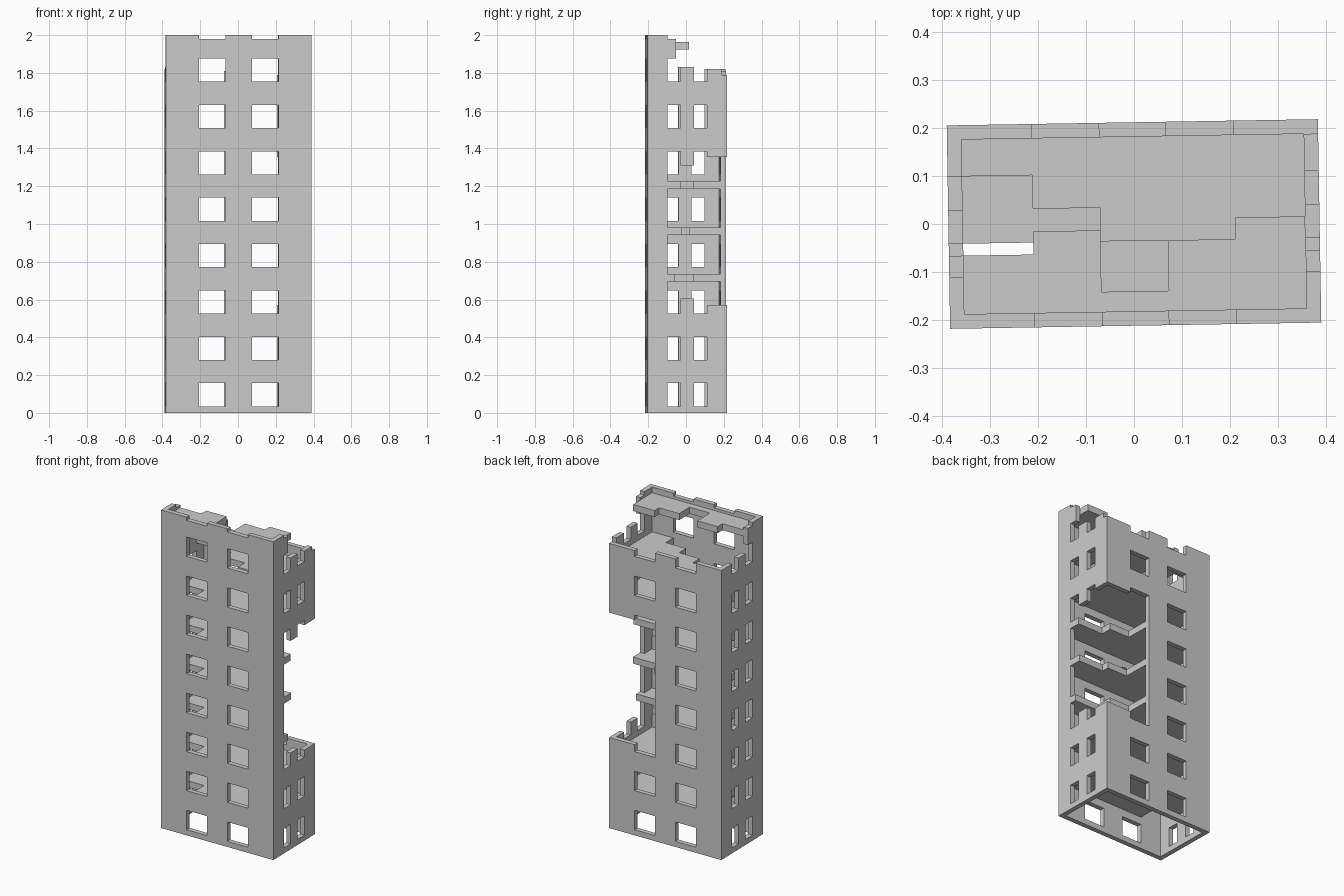
import bpy, bmesh, math

if "Cube" in bpy.data.objects:
    bpy.data.objects.remove(bpy.data.objects["Cube"])

HX, HY, T = 0.386, 0.2115, 0.03      # half width, half depth, wall thickness
IX, IY = HX - T, HY - T
FH, SILL, HEAD, SLAB = 0.2455, 0.035, 0.157, 0.041
XC = [-HX, -0.21, -0.07, 0.07, 0.21, HX]       # bay lines across the width
YC = [-HY, -0.105, -0.035, 0.035, 0.105, HY]   # bay lines across the depth
TURN = math.radians(0.96)


def solid(name, adds, cuts=()):
    """Union of boxes minus cut boxes, keeping only the outer skin.
    A box is (x0, x1, y0, y1, z0, z1)."""
    boxes = list(adds) + list(cuts)
    ax = [sorted({round(b[2 * i + k], 4) for b in boxes for k in (0, 1)}) for i in range(3)]
    n = [len(a) - 1 for a in ax]

    def inside(p, b):
        return all(b[2 * i] < p[i] < b[2 * i + 1] for i in range(3))

    full = set()
    for i in range(n[0]):
        for j in range(n[1]):
            for k in range(n[2]):
                c = (i, j, k)
                p = [(ax[d][c[d]] + ax[d][c[d] + 1]) / 2 for d in range(3)]
                if any(inside(p, b) for b in adds) and not any(inside(p, b) for b in cuts):
                    full.add(c)
    bm = bmesh.new()
    verts = {}

    def vert(c):
        if c not in verts:
            verts[c] = bm.verts.new([ax[d][c[d]] for d in range(3)])
        return verts[c]

    for c in full:
        for d in range(3):
            u, w = (d + 1) % 3, (d + 2) % 3
            for s in (0, 1):
                nb = list(c)
                nb[d] += 2 * s - 1
                if tuple(nb) in full:
                    continue
                ring = []
                for a, b in ((0, 0), (1, 0), (1, 1), (0, 1)):
                    q = list(c)
                    q[d] += s
                    q[u] += a
                    q[w] += b
                    ring.append(vert(tuple(q)))
                bm.faces.new(ring if s else ring[::-1])
    bmesh.ops.dissolve_limit(bm, angle_limit=0.01, verts=bm.verts[:], edges=bm.edges[:])
    me = bpy.data.meshes.new(name)
    bm.to_mesh(me)
    bm.free()
    ob = bpy.data.objects.new(name, me)
    ob.rotation_euler.z = TURN
    bpy.context.collection.objects.link(ob)
    return ob


# Wall bays: each bay has its own broken top height
adds, cuts = [], []
sill7 = 7 * FH + SILL
head7 = 7 * FH + HEAD
front = [2.0, 1.98, 2.0, 1.98, 2.0]
back = [1.82, sill7, 1.81, sill7, 1.79]
left = [2.0, sill7, 1.83, sill7, 1.82]
right = [2.0, sill7, 1.83, sill7, 1.82]
for i in range(5):
    adds.append((XC[i], XC[i + 1], -HY, -IY, 0, front[i]))
    adds.append((XC[i], XC[i + 1], IY, HY, 0, back[i]))
    y0, y1 = max(YC[i], -IY), min(YC[i + 1], IY)
    adds.append((-HX, -IX, y0, y1, 0, left[i]))
    adds.append((IX, HX, y0, y1, 0, right[i]))
# lintel stubs beside the surviving front bay
for x0, x1 in ((-HX, -IX), (IX, HX)):
    adds.append((x0, x1, YC[1], -0.06, head7, 1.98))

# Windows
for f in range(8):
    z0, z1 = f * FH + SILL, f * FH + HEAD
    for b in (1, 3):
        cuts.append((XC[b], XC[b + 1], -HY - 0.01, HY + 0.01, z0, z1))
        cuts.append((-HX - 0.01, HX + 0.01, YC[b], YC[b + 1], z0, z1))

# Large hole in the back right corner
low, high = 2 * FH + SILL, 5 * FH + HEAD
for b, z0, z1 in ((1, low, high), (2, 0.605, 1.31), (3, low, high), (4, 0.57, 1.355)):
    cuts.append((IX, HX, YC[b], YC[b + 1], z0, z1))
cuts.append((XC[3], XC[4], IY, HY, low, high))
cuts.append((XC[4], HX, IY, HY, 0.57, 1.355))
solid("outer_walls", adds, cuts)

# Floor slabs: front and back edge of each of the five bays
stair = -0.035
SX = [-IX] + XC[1:5] + [IX]
bite = {3: (0.035, -0.065), 4: (0.015, -0.03), 5: (0.035, -0.035)}
for f in range(1, 9):
    fronts = [stair] + [-IY] * 4
    backs = [IY] * 5
    if f in bite:
        backs[3:] = bite[f]
    if f == 7:
        fronts = [0.105, 0.035, -0.035, -0.105, -IY]
    if f == 8:
        fronts = [-IY] * 5
        backs = [-0.06, -0.012, -0.14, -0.035, 0.01]
    z0, z1 = f * FH - SLAB, f * FH
    parts = [(SX[i], SX[i + 1], fronts[i], backs[i], z0, z1) for i in range(5)]
    if f in bite:
        parts.append((IX, HX, YC[1], backs[4], z0, z1))
    solid("roof_slab" if f == 8 else "floor_slab_%d" % f, parts)
